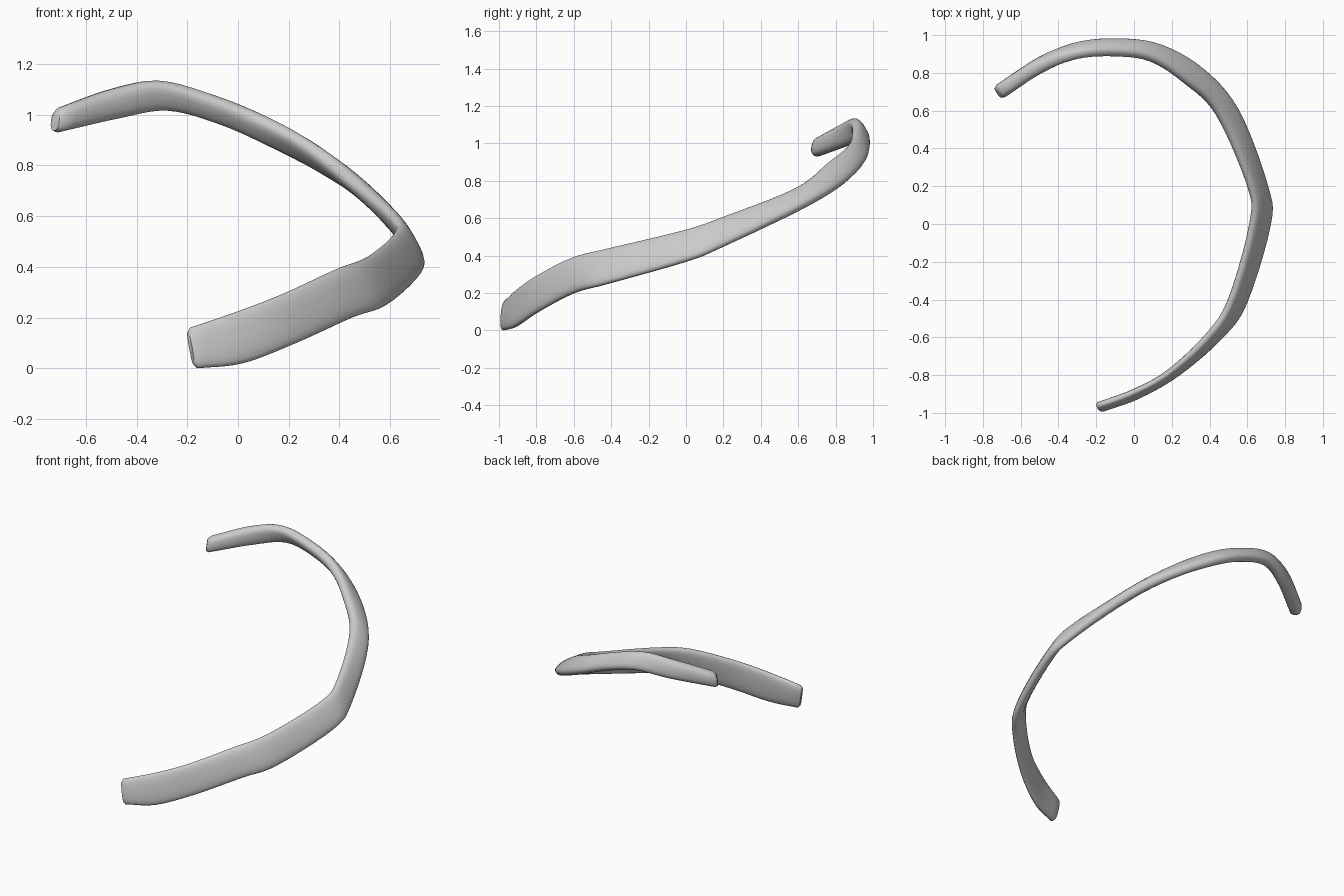
import bpy
import bmesh
import math
from mathutils import Vector

default_cube = bpy.data.objects.get("Cube")
if default_cube:
    bpy.data.objects.remove(default_cube, do_unlink=True)

# Stations along the rib: upper inner edge, lower outer edge, thickness
STATIONS = [
    ((-.19, -.96, .16), (-.16, -.975, .0), .05),
    ((0, -.89, .225), (.02, -.91, .02), .05),
    ((.18, -.79, .295), (.23, -.79, .10), .05),
    ((.385, -.6, .39), (.45, -.6, .20), .06),
    ((.51, -.4, .44), (.585, -.42, .25), .06),
    ((.62, 0, .535), (.715, 0, .37), .06),
    ((.61, .2, .605), (.70, .2, .45), .06),
    ((.44, .58, .75), (.55, .6, .645), .07),
    ((.27, .75, .885), (.36, .82, .77), .07),
    ((.09, .87, .99), (.14, .94, .88), .07),
    ((-.1, .9, 1.07), (-.07, .97, .97), .07),
    ((-.31, .89, 1.13), (-.28, .95, 1.02), .07),
    ((-.5, .83, 1.1), (-.48, .86, .985), .08),
    ((-.7, .71, 1.03), (-.71, .7, .93), .08),
]
STEPS = 5
SIDES = 20


def catmull(points, i, t):
    """Smooth interpolation between points i and i + 1."""
    last = len(points) - 1
    b, c = points[i], points[i + 1]
    a = points[i - 1] if i > 0 else b * 2 - c
    d = points[i + 2] if i + 2 <= last else c * 2 - b
    return (b * 2 + (c - a) * t + (a * 2 - b * 5 + c * 4 - d) * t ** 2
            + (b * 3 - a - c * 3 + d) * t ** 3) / 2


def resample(points):
    result = [catmull(points, i, s / STEPS)
              for i in range(len(points) - 1) for s in range(STEPS)]
    return result + [points[-1]]


def signed_power(value, exponent):
    return math.copysign(abs(value) ** exponent, value)


def section(centre, wide, thin, scale=1.0):
    """Rounded flat oval ring around the centre."""
    ring = []
    for k in range(SIDES):
        angle = math.tau * k / SIDES
        ring.append(centre + wide * signed_power(math.cos(angle), .8) * scale
                    + thin * signed_power(math.sin(angle), .75) * scale)
    return ring


# Bone material
bone = bpy.data.materials.new("bone grey")
bone.use_nodes = True
colour = (.6, .6, .6, 1)
bone.diffuse_color = colour
bone.node_tree.nodes["Principled BSDF"].inputs["Base Color"].default_value = colour

# Cross-sections swept along the smoothed edges
upper = resample([Vector(s[0]) for s in STATIONS])
lower = resample([Vector(s[1]) for s in STATIONS])
thickness = resample([Vector((s[2], 0, 0)) for s in STATIONS])
centres = [(u + l) / 2 for u, l in zip(upper, lower)]
last = len(centres) - 1
rings = []
for i, centre in enumerate(centres):
    tangent = (centres[min(i + 1, last)] - centres[max(i - 1, 0)]).normalized()
    wide = (upper[i] - lower[i]) / 2
    thin = tangent.cross(wide).normalized() * thickness[i].x / 2
    ring = section(centre, wide, thin)
    # Softly rounded ends
    if i == 0:
        rings.append(section(centre - tangent * .012, wide, thin, .8))
    rings.append(ring)
    if i == last:
        rings.append(section(centre + tangent * .02, wide, thin, .75))

# Skin the rings into one closed surface
bm = bmesh.new()
loops = [[bm.verts.new(p) for p in ring] for ring in rings]
for first, second in zip(loops, loops[1:]):
    for k in range(SIDES):
        n = (k + 1) % SIDES
        bm.faces.new((first[k], first[n], second[n], second[k]))
bm.faces.new(loops[0])
bm.faces.new(loops[-1])
bmesh.ops.recalc_face_normals(bm, faces=bm.faces)
mesh = bpy.data.meshes.new("rib_bone")
bm.to_mesh(mesh)
bm.free()
mesh.materials.append(bone)
rib = bpy.data.objects.new("rib_bone", mesh)
bpy.context.collection.objects.link(rib)

# Smooth shading
bpy.ops.object.select_all(action='DESELECT')
rib.select_set(True)
bpy.context.view_layer.objects.active = rib
bpy.ops.object.shade_smooth_by_angle(angle=math.radians(50))
